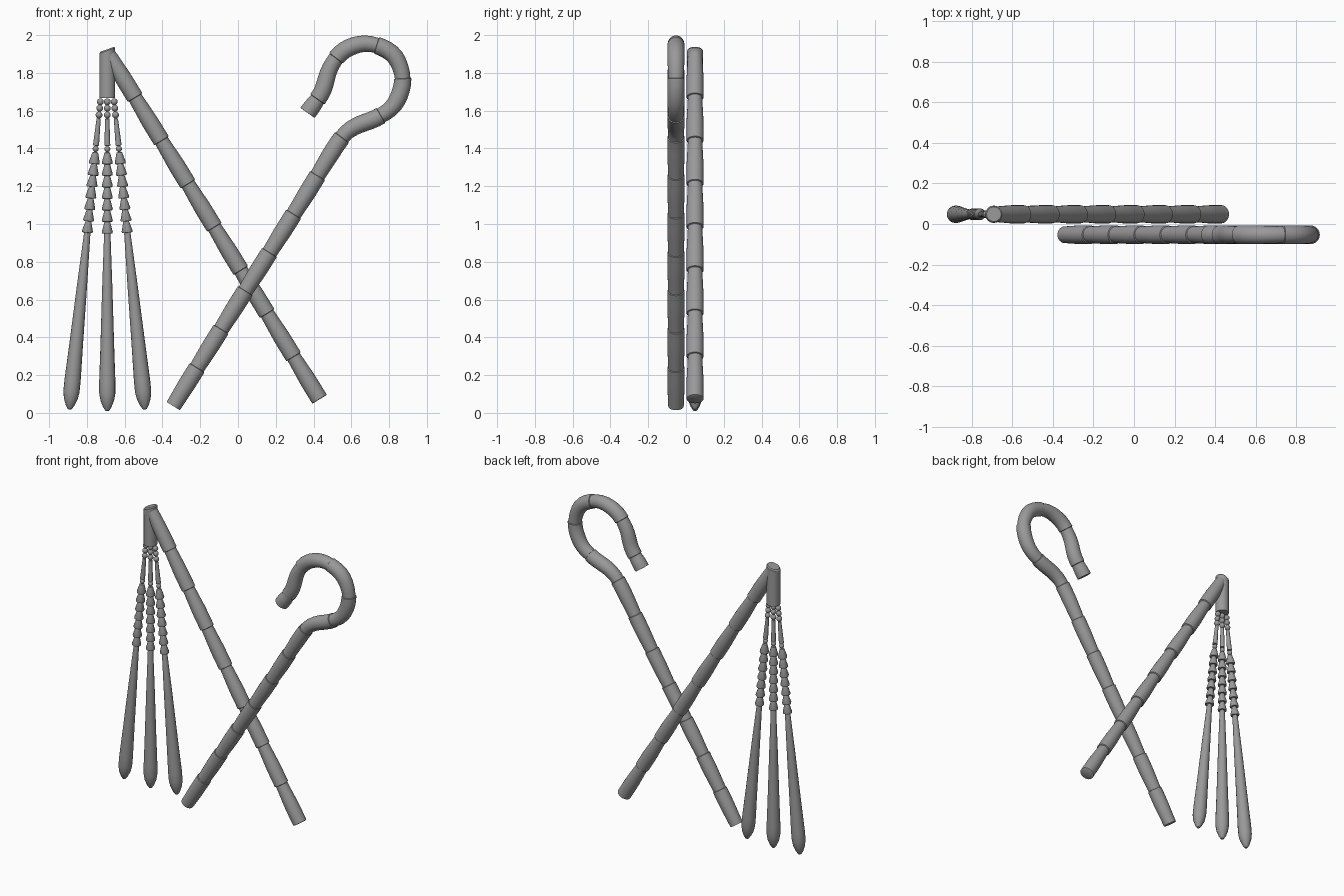
import bpy, bmesh, math
from mathutils import Vector

cube = bpy.data.objects.get("Cube")
if cube:
    bpy.data.objects.remove(cube, do_unlink=True)

grey = bpy.data.materials.new("stone_grey")
grey.use_nodes = True
grey.diffuse_color = (0.32, 0.32, 0.32, 1)
grey.node_tree.nodes["Principled BSDF"].inputs["Base Color"].default_value = (0.32, 0.32, 0.32, 1)

CROOK_Y, FLAIL_Y = -0.053, 0.048


def smooth_path(points, steps=10):
    """Catmull-Rom curve through points."""
    p = [points[0] * 2 - points[1]] + points + [points[-1] * 2 - points[-2]]
    out = []
    for a, b, c, d in zip(p, p[1:], p[2:], p[3:]):
        for i in range(steps):
            t = i / steps
            out.append((b * 2 + (c - a) * t + (a * 2 - b * 5 + c * 4 - d) * t**2
                        + (b * 3 - a - c * 3 + d) * t**3) / 2)
    return out + [points[-1]]


def length_of(path):
    return sum((b - a).length for a, b in zip(path, path[1:]))


def point_at(path, s):
    """Point at distance s along the path, continued straight past its ends."""
    for i, (a, b) in enumerate(zip(path, path[1:])):
        step = (b - a).length
        if s <= step or i == len(path) - 2:
            return a + (b - a) * (s / step)
        s -= step


def sweep(name, path, profile, sides=24):
    """Round tube along a path; profile lists (distance, radius)."""
    bm = bmesh.new()
    side = Vector((0, 1, 0))
    rings = []
    for s, r in profile:
        centre = point_at(path, s)
        tangent = (point_at(path, s + 0.01) - point_at(path, s - 0.01)).normalized()
        up = tangent.cross(side)
        angles = [math.tau * k / sides for k in range(sides)]
        rings.append([bm.verts.new(centre + (side * math.cos(a) + up * math.sin(a)) * r)
                      for a in angles])
    for low, high in zip(rings, rings[1:]):
        for k in range(sides):
            n = (k + 1) % sides
            bm.faces.new((low[k], low[n], high[n], high[k]))
    bm.faces.new(rings[0])
    bm.faces.new(rings[-1])
    bmesh.ops.recalc_face_normals(bm, faces=bm.faces)
    mesh = bpy.data.meshes.new(name)
    bm.to_mesh(mesh)
    bm.free()
    obj = bpy.data.objects.new(name, mesh)
    bpy.context.collection.objects.link(obj)
    mesh.materials.append(grey)
    bpy.ops.object.select_all(action="DESELECT")
    obj.select_set(True)
    bpy.context.view_layer.objects.active = obj
    bpy.ops.object.shade_smooth_by_angle(angle=math.radians(35))
    return obj


def segmented(total, period, thin, wide):
    """Sleeves that swell along their length and step back in."""
    profile, s = [], 0.0
    while s < total - 0.01:
        e = min(s + period, total)
        for f in range(9):
            u = f / 8
            profile.append((s + (e - s) * u * 0.99, thin + (wide - thin) * min(1, u * 1.8)))
        s = e
    return profile + [(total, wide - 0.004)]


# Crook: straight shaft running into a hook
crook = smooth_path([Vector((x, CROOK_Y, z)) for x, z in (
    (-0.343, 0.036), (-0.11, 0.41), (0.12, 0.775), (0.35, 1.14), (0.53, 1.43),
    (0.61, 1.51), (0.74, 1.565), (0.83, 1.635), (0.872, 1.76), (0.835, 1.88),
    (0.75, 1.94), (0.65, 1.953), (0.55, 1.91), (0.485, 1.82), (0.445, 1.7), (0.368, 1.588))])
sweep("crook", crook, segmented(length_of(crook), 0.24, 0.041, 0.046))

# Flail handle
handle = [Vector((-0.684, FLAIL_Y, 1.897)), Vector((0.432, FLAIL_Y, 0.072))]
sweep("flail_handle", handle, segmented(length_of(handle), 0.268, 0.038, 0.045))

# Flail head with slanted top
head = sweep("flail_head", [Vector((-0.692, FLAIL_Y, 1.668)), Vector((-0.692, FLAIL_Y, 1.925))],
             [(0, 0.042), (0.13, 0.042), (0.25, 0.042), (0.257, 0.036)])
for v in head.data.vertices:
    if v.co.z > 1.9:
        v.co.z += (v.co.x + 0.692) * 0.35


def bead(centre, r):
    return [(centre - r * math.cos(a), max(0.006, r * math.sin(a)))
            for a in (math.pi * k / 8 for k in range(9))]


# Strand profile: beads, cord, bead, stacked bells, long drop
strand = [(0, 0.008)]
for c in (0.018, 0.052, 0.088):
    strand += bead(c, 0.018)
strand += [(0.108, 0.011), (0.25, 0.016)] + bead(0.268, 0.016)
for k in range(7):
    s = 0.288 + k * 0.061
    strand += [(s, 0.015), (s + 0.052, 0.029), (s + 0.06, 0.027), (s + 0.061, 0.016)]
strand += [(0.72, 0.017), (1.0, 0.027), (1.3, 0.036), (1.5, 0.043), (1.56, 0.043),
           (1.6, 0.036), (1.635, 0.022), (1.653, 0.01), (1.656, 0.002)]

for name, top, bottom in (("right", -0.727, -0.892), ("middle", -0.692, -0.692),
                          ("left", -0.657, -0.492)):
    sweep(name + "_strand", [Vector((top, FLAIL_Y, 1.665)), Vector((bottom, FLAIL_Y, 0.01))],
          strand, 16)
